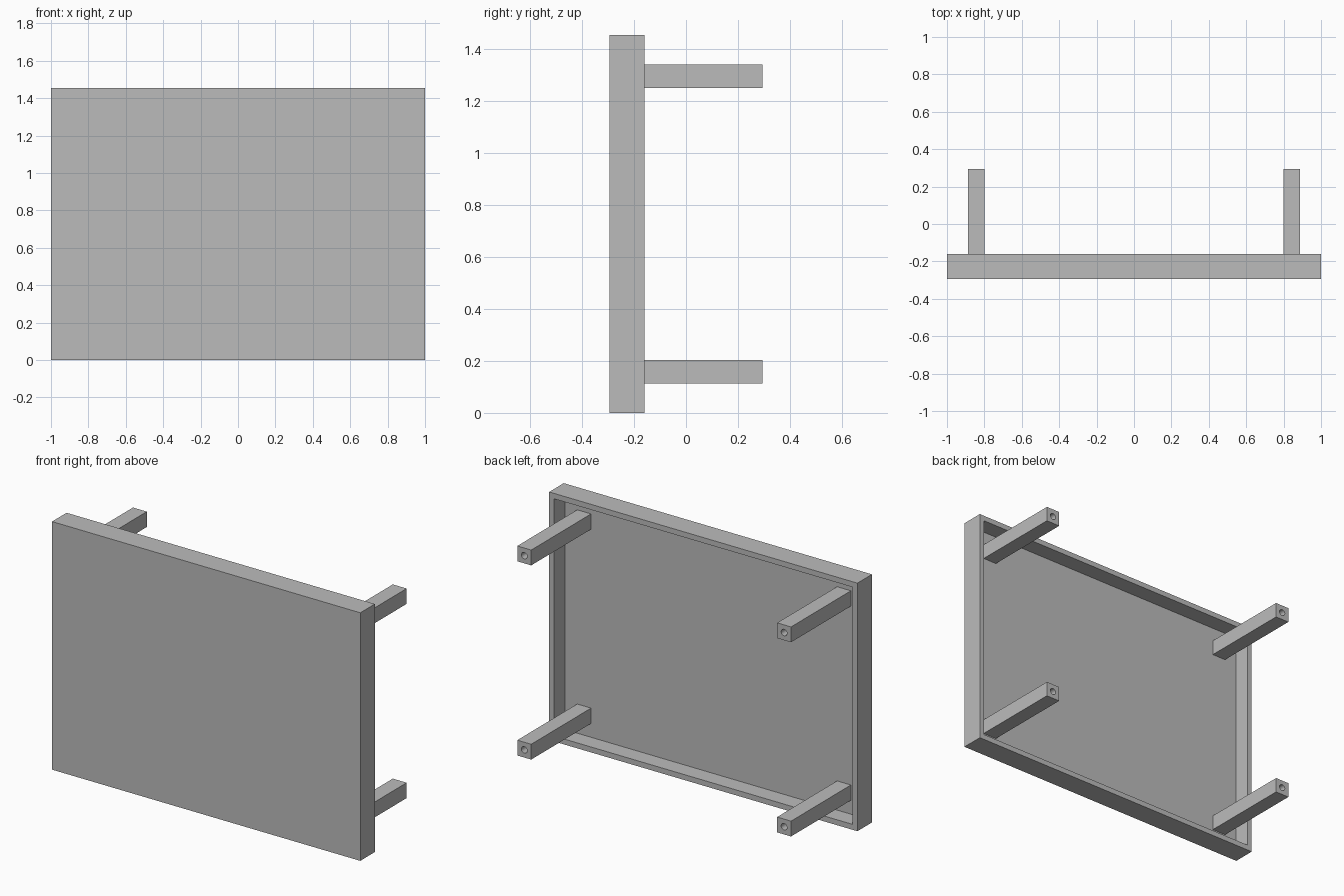
import bpy
import bmesh
from mathutils import Matrix, Vector

WIDTH, HEIGHT = 2.0, 1.455
FRONT, RIM_BACK, FLOOR, LEG_END = -0.295, -0.16, -0.26, 0.295
RIM = 0.045
LEG, LEG_X, LEG_INSET = 0.09, 0.843, 0.158
HOLE_RADIUS, HOLE_DEPTH = 0.019, 0.1

cube = bpy.data.objects.get("Cube")
if cube:
    bpy.data.objects.remove(cube, do_unlink=True)

# Single grey finish
grey = bpy.data.materials.new("plain grey")
grey.use_nodes = True
colour = (0.5, 0.5, 0.5, 1.0)
grey.diffuse_color = colour
grey.node_tree.nodes["Principled BSDF"].inputs["Base Color"].default_value = colour


def box(bm, size, centre):
    bmesh.ops.create_cube(bm, size=1.0, matrix=Matrix.Translation(centre) @ Matrix.Diagonal((*size, 1.0)))
    bm.normal_update()
    return next(f for f in bm.faces if f.normal.y > 0.9)


def finish(bm, name):
    bmesh.ops.recalc_face_normals(bm, faces=bm.faces[:])
    mesh = bpy.data.meshes.new(name)
    bm.to_mesh(mesh)
    bm.free()
    mesh.materials.append(grey)
    obj = bpy.data.objects.new(name, mesh)
    bpy.context.collection.objects.link(obj)
    return obj


# Shallow panel with a raised rim around its back
bm = bmesh.new()
back = box(bm, (WIDTH, RIM_BACK - FRONT, HEIGHT), (0, (FRONT + RIM_BACK) / 2, HEIGHT / 2))
bmesh.ops.inset_region(bm, faces=[back], thickness=RIM)
floor = bmesh.ops.extrude_discrete_faces(bm, faces=[back])["faces"][0]
bmesh.ops.translate(bm, verts=floor.verts[:], vec=(0, FLOOR - RIM_BACK, 0))
finish(bm, "panel")


# Square leg with a blind round hole in its end
def leg(name, x, z):
    bm = bmesh.new()
    end = box(bm, (LEG, LEG_END - FLOOR, LEG), (x, (FLOOR + LEG_END) / 2, z))
    border = end.edges[:]
    bmesh.ops.delete(bm, geom=[end], context="FACES_ONLY")
    place = Matrix.Translation((x, LEG_END, z)) @ Matrix.Rotation(1.5707963, 4, "X")
    ring = bmesh.ops.create_circle(bm, segments=24, radius=HOLE_RADIUS, matrix=place)["verts"]
    lip = list({e for v in ring for e in v.link_edges})
    walls = bmesh.ops.extrude_edge_only(bm, edges=lip)["geom"]
    bottom = [g for g in walls if isinstance(g, bmesh.types.BMVert)]
    bmesh.ops.translate(bm, verts=bottom, vec=Vector((0, -HOLE_DEPTH, 0)))
    bottom_edges = [e for e in bm.edges if all(v in bottom for v in e.verts)]
    bmesh.ops.edgeloop_fill(bm, edges=bottom_edges)
    bmesh.ops.triangle_fill(bm, edges=border + lip, use_beauty=True, normal=(0, 1, 0))
    obj = finish(bm, name)
    bpy.ops.object.select_all(action="DESELECT")
    obj.select_set(True)
    bpy.context.view_layer.objects.active = obj
    bpy.ops.object.shade_smooth_by_angle(angle=0.6)


for side, x in (("left", LEG_X), ("right", -LEG_X)):
    for level, z in (("lower", LEG_INSET), ("upper", HEIGHT - LEG_INSET)):
        leg(f"{level}_{side}_leg", x, z)
